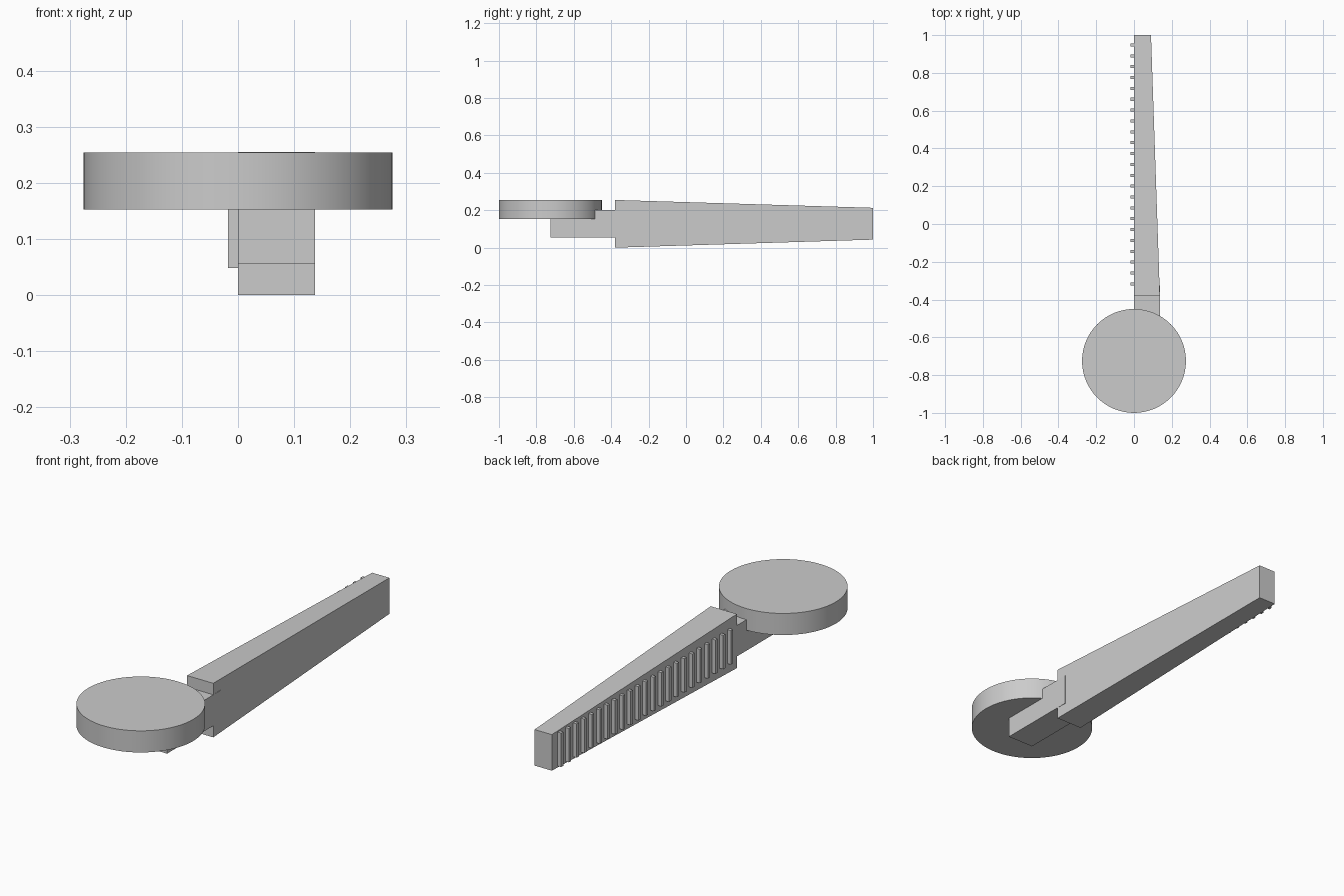
import bpy, bmesh
from math import radians

cube = bpy.data.objects.get("Cube")
if cube:
    bpy.data.objects.remove(cube, do_unlink=True)

grey = bpy.data.materials.new("plain_grey")
grey.use_nodes = True
grey.diffuse_color = (0.6, 0.6, 0.6, 1)
grey.node_tree.nodes["Principled BSDF"].inputs["Base Color"].default_value = (0.6, 0.6, 0.6, 1)


def finish(name, bm):
    bmesh.ops.recalc_face_normals(bm, faces=bm.faces)
    mesh = bpy.data.meshes.new(name)
    bm.to_mesh(mesh)
    bm.free()
    mesh.materials.append(grey)
    obj = bpy.data.objects.new(name, mesh)
    bpy.context.collection.objects.link(obj)
    return obj


def add_block(bm, front, back):
    """Block lofted between two rectangles, each (y, x0, x1, z0, z1)."""
    rings = []
    for y, x0, x1, z0, z1 in (front, back):
        corners = ((x0, z0), (x1, z0), (x1, z1), (x0, z1))
        rings.append([bm.verts.new((x, y, z)) for x, z in corners])
        bm.faces.new(rings[-1])
    a, b = rings
    for i in range(4):
        j = (i + 1) % 4
        bm.faces.new((a[i], a[j], b[j], b[i]))


# Tapered handle, flat on its toothed side
bm = bmesh.new()
add_block(bm, (-0.38, 0, 0.137, 0, 0.255), (1, 0, 0.09, 0.043, 0.213))
finish("handle", bm)

# Arm joining the handle to the disc
bm = bmesh.new()
add_block(bm, (-0.725, 0, 0.1375, 0.055, 0.201), (-0.325, 0, 0.1375, 0.055, 0.201))
finish("arm", bm)

# Row of upright grip ribs
bm = bmesh.new()
for i in range(23):
    y = -0.317 + i * 0.0575
    add_block(bm, (y - 0.008, -0.018, 0.005, 0.048, 0.208),
              (y + 0.008, -0.018, 0.005, 0.048, 0.208))
finish("grip_ribs", bm)

# Round disc head
bm = bmesh.new()
bmesh.ops.create_cone(bm, cap_ends=True, segments=64, radius1=0.275, radius2=0.275, depth=0.102)
bmesh.ops.translate(bm, verts=bm.verts, vec=(0, -0.725, 0.203))
disc = finish("disc_head", bm)
bpy.ops.object.select_all(action="DESELECT")
disc.select_set(True)
bpy.context.view_layer.objects.active = disc
bpy.ops.object.shade_smooth_by_angle(angle=radians(30))
